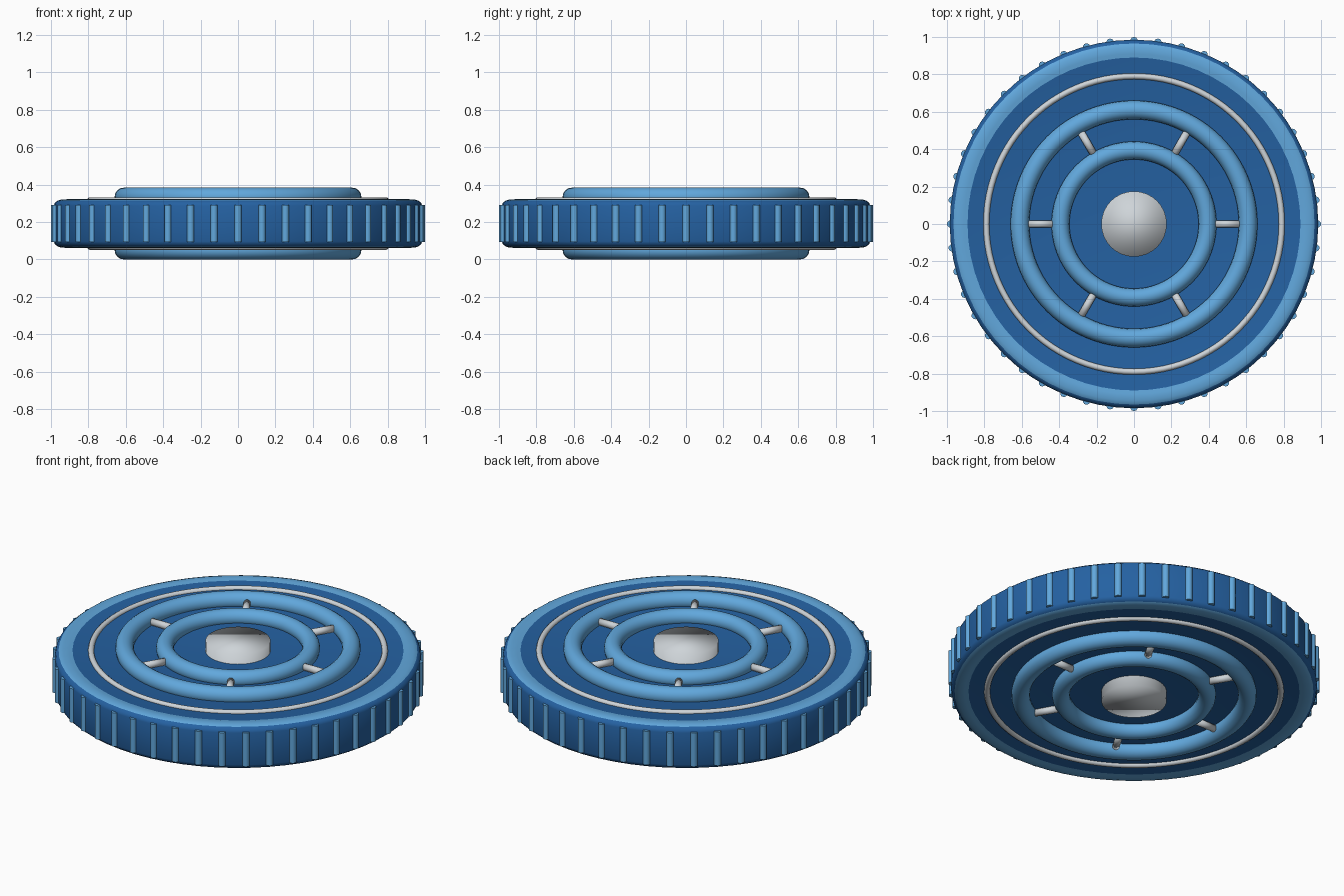
import bpy, bmesh, math
from mathutils import Matrix, Vector

if "Cube" in bpy.data.objects:
    bpy.data.objects.remove(bpy.data.objects["Cube"])

MID = 0.192  # height of the wheel's mirror plane


def mat(name, rgb):
    m = bpy.data.materials.new(name)
    m.diffuse_color = (*rgb, 1)
    m.use_nodes = True
    m.node_tree.nodes["Principled BSDF"].inputs["Base Color"].default_value = m.diffuse_color
    return m


DARK = mat("dark_blue", (0.018, 0.12, 0.36))
LIGHT = mat("light_blue", (0.12, 0.39, 0.72))
GREY = mat("pale_grey", (0.62, 0.66, 0.69))


def make(name, bm, mats, smooth=True):
    bmesh.ops.recalc_face_normals(bm, faces=bm.faces[:])
    me = bpy.data.meshes.new(name)
    bm.to_mesh(me)
    bm.free()
    for m in mats:
        me.materials.append(m)
    for p in me.polygons:
        p.use_smooth = smooth
    ob = bpy.data.objects.new(name, me)
    bpy.context.collection.objects.link(ob)
    return ob


def smooth_by_angle(ob, deg):
    bpy.ops.object.select_all(action='DESELECT')
    ob.select_set(True)
    bpy.context.view_layer.objects.active = ob
    bpy.ops.object.shade_smooth_by_angle(angle=math.radians(deg))


def lathe(bm, profile, n, closed=False):
    """Spin (radius, z) points; a radius of 0 becomes a pole."""
    rings = []
    for r, z in profile:
        if r == 0:
            rings.append([bm.verts.new((0, 0, z))] * n)
        else:
            rings.append([bm.verts.new((r * math.cos(2 * math.pi * i / n),
                                        r * math.sin(2 * math.pi * i / n), z)) for i in range(n)])
    pairs = list(zip(rings, rings[1:]))
    if closed:
        pairs.append((rings[-1], rings[0]))
    for a, b in pairs:
        for i in range(n):
            j = (i + 1) % n
            bm.faces.new(list(dict.fromkeys((a[i], a[j], b[j], b[i]))))


def ring(name, R, r, z, m, n=96, k=16):
    bm = bmesh.new()
    pts = [(R + r * math.cos(2 * math.pi * i / k), z + r * math.sin(2 * math.pi * i / k))
           for i in range(k)]
    lathe(bm, pts, n, closed=True)
    return make(name, bm, [m])


def rod(bm, p0, p1, r, n):
    p0, p1 = Vector(p0), Vector(p1)
    d = p1 - p0
    M = Matrix.Translation((p0 + p1) / 2) @ d.to_track_quat('Z', 'Y').to_matrix().to_4x4()
    bmesh.ops.create_cone(bm, cap_ends=True, segments=n, radius1=r, radius2=r,
                          depth=d.length, matrix=M)


# Wheel body: flat disc with rounded shoulders and a light band on each face
half = [(0, 0.125), (0.89, 0.125), (0.91, 0.130), (0.945, 0.129), (0.965, 0.122),
        (0.98, 0.110), (0.985, 0.095)]
bm = bmesh.new()
lathe(bm, [(r, MID + h) for r, h in half] + [(r, MID - h) for r, h in reversed(half)], 64)
for f in bm.faces:
    c = f.calc_center_median()
    f.material_index = 1 if 0.89 < math.hypot(c.x, c.y) < 0.966 else 0
body = make("wheel_body", bm, [DARK, LIGHT])
smooth_by_angle(body, 35)

# Tread ribs around the rim
bm = bmesh.new()
for i in range(48):
    a = 2 * math.pi * i / 48
    x, y = 0.98 * math.cos(a), 0.98 * math.sin(a)
    rod(bm, (x, y, MID - 0.1), (x, y, MID + 0.1), 0.02, 10)
ribs = make("tread_ribs", bm, [LIGHT])
smooth_by_angle(ribs, 40)

# Raised rings and spokes, repeated on both faces
for side, s in (("top", 1), ("bottom", -1)):
    ring(f"outer_ring_{side}", 0.61, 0.05, MID + s * 0.142, LIGHT)
    ring(f"inner_ring_{side}", 0.393, 0.048, MID + s * 0.142, LIGHT)
    ring(f"trim_ring_{side}", 0.79, 0.016, MID + s * 0.125, GREY, k=10)
    bm = bmesh.new()
    z = MID + s * 0.145
    for i in range(6):
        c, q = math.cos(i * math.pi / 3), math.sin(i * math.pi / 3)
        rod(bm, (0.43 * c, 0.43 * q, z), (0.565 * c, 0.565 * q, z), 0.02, 12)
    make(f"spokes_{side}", bm, [GREY])

# Centre hub, softly shaded across its caps
bm = bmesh.new()
rod(bm, (0, 0, MID - 0.185), (0, 0, MID + 0.185), 0.175, 32)
make("centre_hub", bm, [GREY])
